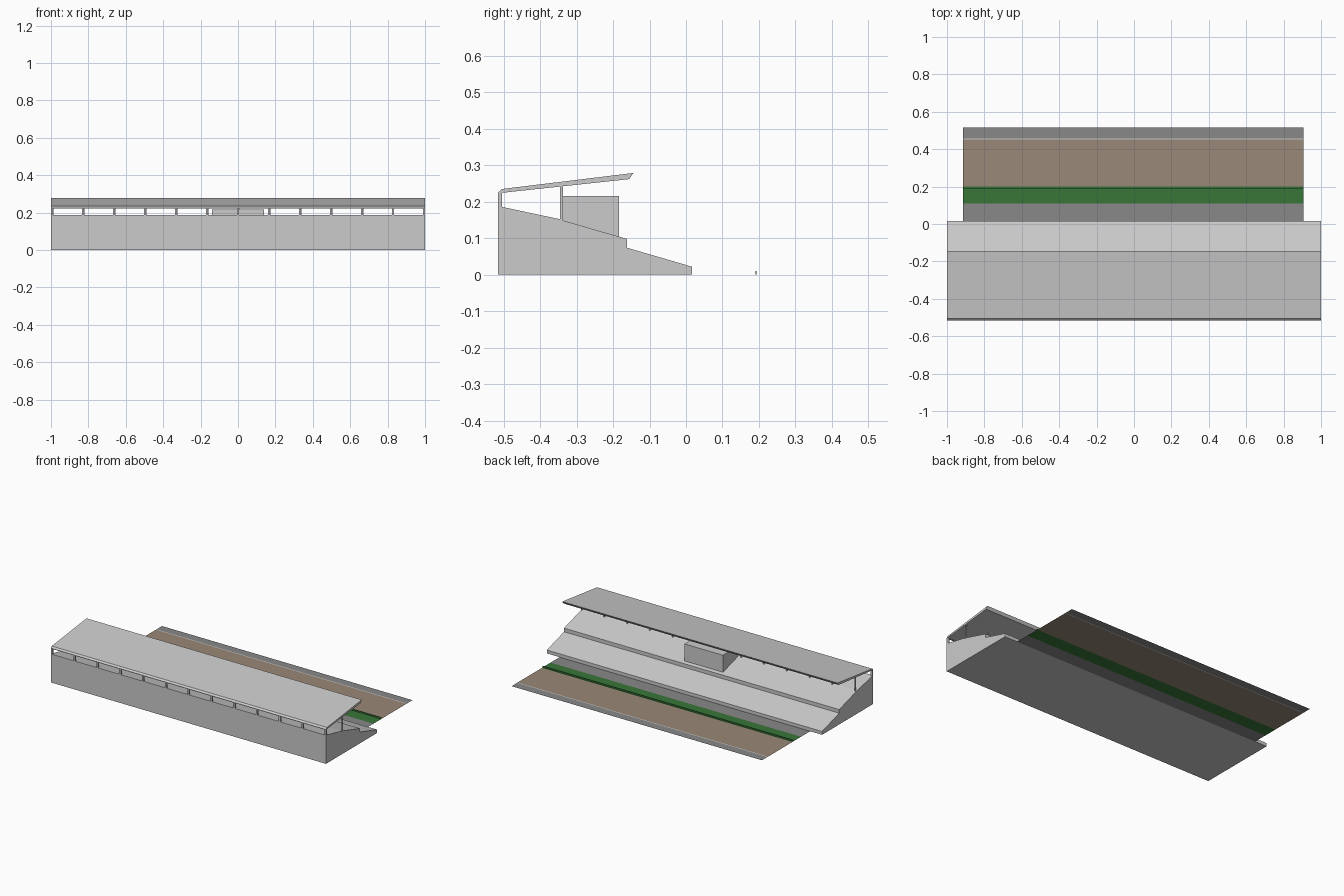
import bpy, bmesh

if "Cube" in bpy.data.objects:
    bpy.data.objects.remove(bpy.data.objects["Cube"])


def extrude_x(name, profile, x0, x1):
    """Solid made from a (y, z) profile swept along x."""
    bm = bmesh.new()
    a = [bm.verts.new((x0, y, z)) for y, z in profile]
    b = [bm.verts.new((x1, y, z)) for y, z in profile]
    n = len(profile)
    bm.faces.new(a)
    bm.faces.new(b[::-1])
    for i in range(n):
        j = (i + 1) % n
        bm.faces.new((a[j], a[i], b[i], b[j]))
    bmesh.ops.recalc_face_normals(bm, faces=bm.faces)
    me = bpy.data.meshes.new(name)
    bm.to_mesh(me)
    bm.free()
    ob = bpy.data.objects.new(name, me)
    bpy.context.collection.objects.link(ob)
    return ob


def material(name, rgb):
    m = bpy.data.materials.new(name)
    m.diffuse_color = (*rgb, 1)
    m.use_nodes = True
    m.node_tree.nodes["Principled BSDF"].inputs["Base Color"].default_value = m.diffuse_color
    return m


def strip(name, y0, y1, mat):
    """Flat ground band at z = 0."""
    me = bpy.data.meshes.new(name)
    x0, x1 = -0.913, 0.907
    me.from_pydata([(x0, y0, 0), (x1, y0, 0), (x1, y1, 0), (x0, y1, 0)],
                   [], [(0, 1, 2, 3)])
    me.materials.append(mat)
    ob = bpy.data.objects.new(name, me)
    bpy.context.collection.objects.link(ob)


# Stepped stand body
extrude_x("stand_body", [
    (-0.515, 0), (0.016, 0), (0.016, 0.022), (-0.162, 0.074),
    (-0.162, 0.098), (-0.338, 0.149), (-0.345, 0.152),
    (-0.505, 0.186), (-0.515, 0.187)], -1, 1)

# Sloping roof with a folded rear edge
extrude_x("roof", [
    (-0.515, 0.222), (-0.505, 0.222), (-0.505, 0.2245), (-0.156, 0.262),
    (-0.144, 0.279), (-0.505, 0.235), (-0.515, 0.225)], -1, 1)

# Rear and middle roof posts
for i in range(13):
    x = -0.994 + i * 1.988 / 12
    extrude_x(f"rear_post_{i}", [
        (-0.515, 0.185), (-0.505, 0.185), (-0.505, 0.224), (-0.515, 0.224)],
        x - 0.006, x + 0.006)
    xm = x + 0.003
    extrude_x(f"middle_post_{i}", [
        (-0.345, 0.148), (-0.338, 0.146), (-0.338, 0.243), (-0.345, 0.242)],
        xm - 0.004, xm + 0.004)

# Commentary box on the upper terrace
extrude_x("press_box", [
    (-0.338, 0.148), (-0.184, 0.103), (-0.184, 0.216), (-0.338, 0.216)],
    -0.14, 0.14)

# Ground bands in front of the seating
asphalt = material("asphalt", (0.25, 0.25, 0.25))
grass = material("grass", (0.04, 0.18, 0.04))
dirt = material("dirt", (0.32, 0.25, 0.185))
white = material("white_line", (0.8, 0.8, 0.8))
strip("apron", 0.016, 0.11, asphalt)
strip("grass_verge", 0.11, 0.2, grass)
strip("dirt_track", 0.2, 0.452, dirt)
strip("edge_line", 0.452, 0.458, white)
strip("far_path", 0.458, 0.515, asphalt)

# Low fence between grass and track
fence = extrude_x("trackside_fence", [
    (0.191, 0), (0.193, 0), (0.193, 0.01), (0.191, 0.01)], -0.913, 0.907)
fence.data.materials.append(grass)
